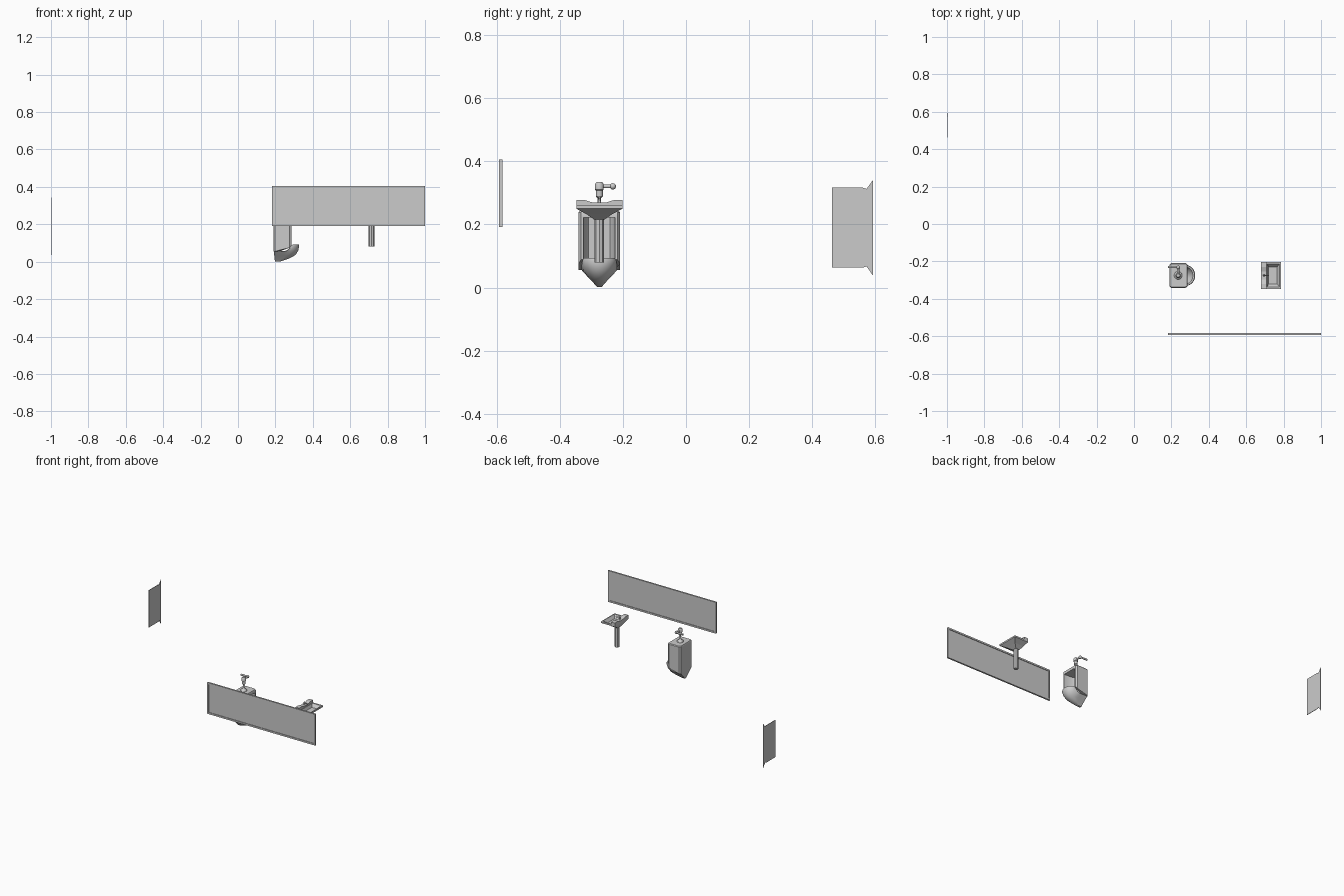
import bpy, bmesh, math
from mathutils import Vector

if "Cube" in bpy.data.objects:
    bpy.data.objects.remove(bpy.data.objects["Cube"])

YC = -0.275  # shared centre line of urinal and sink


def finish(name, bm, smooth=True):
    bmesh.ops.remove_doubles(bm, verts=bm.verts, dist=1e-5)
    bmesh.ops.recalc_face_normals(bm, faces=bm.faces)
    me = bpy.data.meshes.new(name)
    bm.to_mesh(me)
    bm.free()
    ob = bpy.data.objects.new(name, me)
    bpy.context.collection.objects.link(ob)
    if smooth:
        bpy.ops.object.select_all(action='DESELECT')
        ob.select_set(True)
        bpy.context.view_layer.objects.active = ob
        bpy.ops.object.shade_smooth_by_angle(angle=math.radians(35))
    return ob


def loft(name, rings, smooth=True):
    bm = bmesh.new()
    rows = [[bm.verts.new(p) for p in r] for r in rings]
    n = len(rows[0])
    for a, b in zip(rows, rows[1:]):
        for i in range(n):
            j = (i + 1) % n
            bm.faces.new((a[i], a[j], b[j], b[i]))
    bm.faces.new(rows[0])
    bm.faces.new(rows[-1])
    return finish(name, bm, smooth)


def box(name, x0, x1, y0, y1, z0, z1):
    return loft(name, [[(x0, y0, z), (x1, y0, z), (x1, y1, z), (x0, y1, z)]
                       for z in (z0, z1)], False)


def lathe(name, x, y, profile, n=20):
    return loft(name, [[(x + r * math.cos(math.tau * i / n),
                         y + r * math.sin(math.tau * i / n), z)
                        for i in range(n)] for r, z in profile])


def rod(name, a, b, r, n=12):
    a, b = Vector(a), Vector(b)
    q = (b - a).to_track_quat('Z', 'Y')
    ring = [q @ Vector((r * math.cos(math.tau * i / n),
                        r * math.sin(math.tau * i / n), 0)) for i in range(n)]
    return loft(name, [[a + p for p in ring], [b + p for p in ring]])


def ball(name, c, r):
    bm = bmesh.new()
    bmesh.ops.create_uvsphere(bm, u_segments=14, v_segments=8, radius=r)
    bmesh.ops.translate(bm, verts=bm.verts, vec=c)
    return finish(name, bm)


def rise(x, zb, zf):
    t = min(max((x - 0.255) / 0.04, 0), 1)
    return zb + (zf - zb) * t * t * (3 - 2 * t)


# Wall mirror: frame bars and thin panel
X0, X1, Y0, Y1, Z0, Z1, B = 0.182, 1.0, -0.594, -0.583, 0.192, 0.406, 0.011
for side, z in (("bottom", Z0), ("top", Z1 - B)):
    box("mirror_frame_" + side, X0, X1, Y0, Y1, z, z + B)
for side, x in (("left", X0), ("right", X1 - B)):
    box("mirror_frame_" + side, x, x + B, Y0, Y1, Z0 + B, Z1 - B)
box("mirror_panel", X0 + B, X1 - B, -0.590, -0.587, Z0 + B, Z1 - B)

# Privacy partition: thin plate flaring at its wall edge
plate = [(0.463, 0.063), (0.463, 0.317), (0.560, 0.317), (0.573, 0.313),
         (0.594, 0.342), (0.594, 0.037), (0.573, 0.067), (0.560, 0.063)]
loft("partition", [[(x, y, z) for y, z in plate] for x in (-1.0, -0.997)], False)

# Urinal body: U-shaped wall with a lower edge rising to the lip
half = [(0.198, -0.066), (0.276, -0.066), (0.287, -0.058),
        (0.287, -0.050), (0.222, -0.046), (0.206, -0.034)]
wall = half + [(x, -y) for x, y in reversed(half)]
wall = [(0.190, -0.058)] + wall + [(0.190, 0.058)]
loft("urinal_wall", [[(x, YC + y, rise(x, 0.055, 0.092)) for x, y in wall],
                     [(x, YC + y, 0.222) for x, y in wall]])
cap = [(0.190, -0.058), (0.198, -0.066), (0.276, -0.066), (0.287, -0.058)]
cap += [(x, -y) for x, y in reversed(cap)]
loft("urinal_top", [[(x, YC + y, 0.222) for x, y in cap],
                    [(x, YC + y, 0.238) for x, y in cap],
                    [(0.238 + (x - 0.238) * 0.94, YC + y * 0.94, 0.243) for x, y in cap]])


# Urinal bowl: D-shaped rings from pointed base over the lip to the basin
def d_ring(xb, xf, w, zb, zf):
    xs = xb + (xf - xb) * 0.62
    pts = [(xb + (xs - xb) * i / 5, -w) for i in range(5)]
    pts += [(xs + (xf - xs) * math.cos(a), w * math.sin(a))
            for a in (math.pi * (i / 14 - 0.5) for i in range(15))]
    pts += [(xb + (xs - xb) * i / 5, w) for i in range(4, -1, -1)]
    return [(x, YC + y, rise(x, zb, zf)) for x, y in pts]


loft("urinal_bowl", [d_ring(*r) for r in (
    (0.197, 0.225, 0.007, 0.001, 0.010), (0.196, 0.270, 0.018, 0.014, 0.020),
    (0.194, 0.307, 0.035, 0.032, 0.035), (0.192, 0.322, 0.050, 0.048, 0.060),
    (0.192, 0.327, 0.056, 0.055, 0.085), (0.193, 0.324, 0.054, 0.058, 0.093),
    (0.203, 0.315, 0.047, 0.058, 0.091), (0.208, 0.300, 0.036, 0.045, 0.055),
    (0.215, 0.275, 0.018, 0.036, 0.038))])

# Flush valve: lathed stem, side arm and lever
lathe("flush_valve", 0.236, YC, [
    (0.022, 0.242), (0.020, 0.248), (0.009, 0.256), (0.006, 0.264), (0.006, 0.284),
    (0.011, 0.289), (0.011, 0.308), (0.014, 0.311), (0.014, 0.327), (0.009, 0.335)])
rod("flush_arm", (0.236, YC, 0.321), (0.236, -0.232, 0.321), 0.006)
ball("flush_elbow", (0.236, -0.232, 0.321), 0.010)
rod("flush_lever", (0.236, -0.230, 0.321), (0.183, -0.230, 0.321), 0.006)


# Sink basin: rectangular rings from pedestal collar to rim and hollow
def rect(x0, x1, w, z):
    return [(x0, YC - w, z), (x1, YC - w, z), (x1, YC + w, z), (x0, YC + w, z)]


loft("sink_basin", [rect(*r) for r in (
    (0.698, 0.730, 0.017, 0.216), (0.688, 0.755, 0.040, 0.232),
    (0.680, 0.785, 0.073, 0.250), (0.680, 0.785, 0.073, 0.260),
    (0.712, 0.779, 0.062, 0.260), (0.720, 0.765, 0.045, 0.240))], False)

# Sink deck: raised back block with a shallow scoop
deck = [(-0.073, 0.258), (-0.073, 0.277), (-0.045, 0.277), (-0.022, 0.270)]
deck += [(-y, z) for y, z in reversed(deck)]
loft("sink_deck", [[(x, YC + y, z) for y, z in deck] for x in (0.680, 0.709)], False)

# Sink pedestal and faucet
lathe("sink_pedestal", 0.714, YC, [(0.0150, 0.080), (0.0150, 0.220)], 8)
lathe("faucet_post", 0.695, YC, [(0.006, 0.269), (0.004, 0.275), (0.004, 0.288)], 12)
rod("faucet_spout", (0.693, YC, 0.286), (0.722, YC, 0.280), 0.0035)
